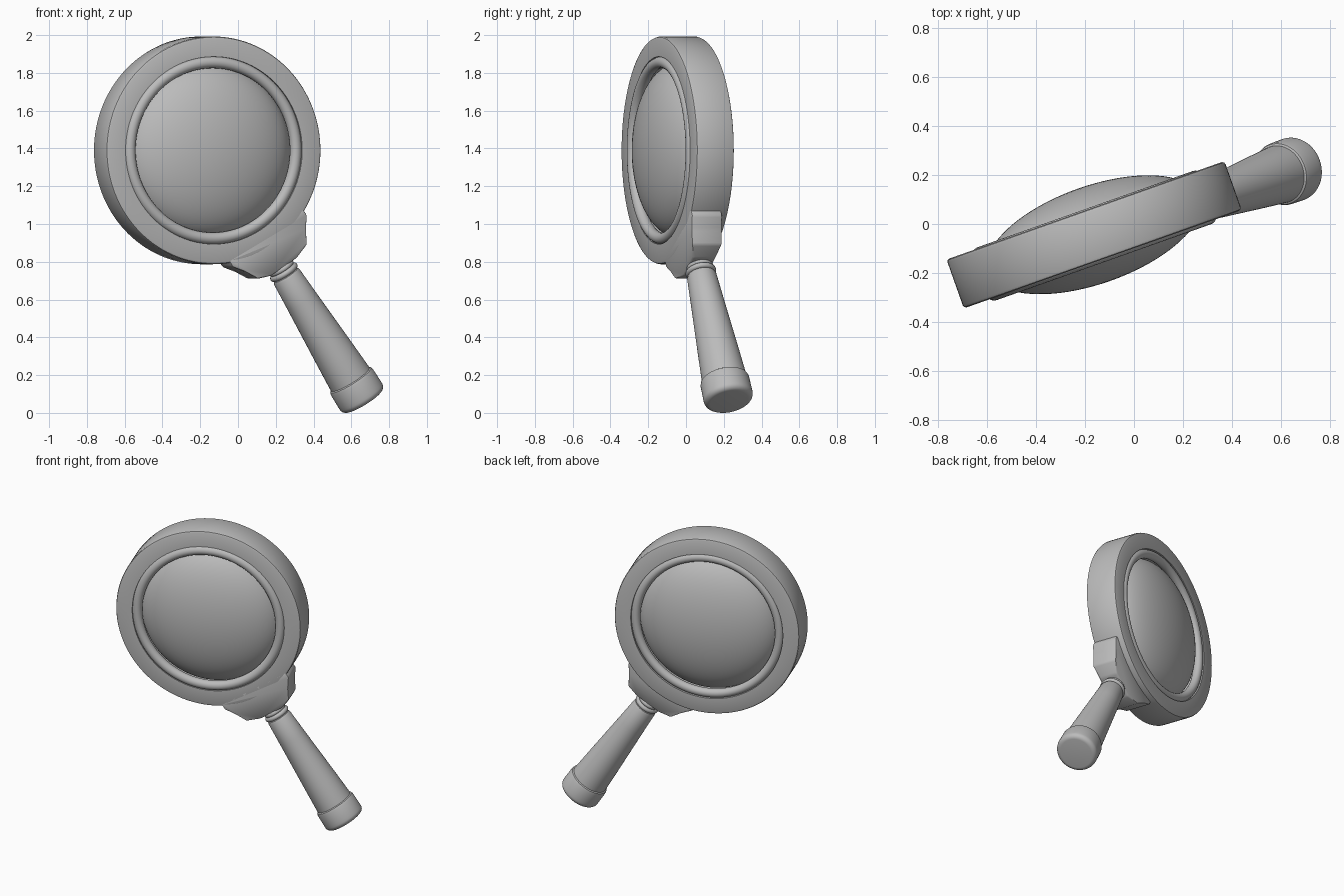
import bpy, bmesh, math
from mathutils import Matrix, Vector

if "Cube" in bpy.data.objects:
    bpy.data.objects.remove(bpy.data.objects["Cube"])

grey = bpy.data.materials.new("plain grey")
grey.diffuse_color = (0.5, 0.5, 0.5, 1)
grey.use_nodes = True
grey.node_tree.nodes["Principled BSDF"].inputs["Base Color"].default_value = grey.diffuse_color

# Local frame: origin at lens centre, front is -y, handle runs along -z
FRAME = (Matrix.Translation((-0.163, -0.044, 1.397))
         @ Matrix.Rotation(math.radians(19.5), 4, 'Z')
         @ Matrix.Rotation(math.radians(-33.3), 4, 'Y'))
HANDLE_Y = -0.02
TO_Y = Matrix.Rotation(math.radians(90), 4, 'X')          # z axis -> -y (front)
TO_HANDLE = Matrix.Translation((0, HANDLE_Y, 0)) @ Matrix.Rotation(math.pi, 4, 'X')


def finish(name, bm, local, angle=35):
    bmesh.ops.remove_doubles(bm, verts=bm.verts, dist=1e-5)
    bmesh.ops.recalc_face_normals(bm, faces=bm.faces)
    me = bpy.data.meshes.new(name)
    bm.to_mesh(me)
    bm.free()
    me.transform(FRAME @ local)
    me.materials.append(grey)
    ob = bpy.data.objects.new(name, me)
    bpy.context.collection.objects.link(ob)
    bpy.ops.object.select_all(action='DESELECT')
    ob.select_set(True)
    bpy.context.view_layer.objects.active = ob
    bpy.ops.object.shade_smooth_by_angle(angle=math.radians(angle))
    return ob


def lathe(name, profile, local, closed=False, steps=96):
    """Revolve (radius, height) points about z."""
    bm = bmesh.new()
    rings = []
    for r, h in profile:
        rings.append([bm.verts.new((r * math.cos(2 * math.pi * i / steps),
                                    r * math.sin(2 * math.pi * i / steps), h))
                      for i in range(steps)])
    pairs = list(zip(rings, rings[1:]))
    if closed:
        pairs.append((rings[-1], rings[0]))
    for a, b in pairs:
        for i in range(steps):
            j = (i + 1) % steps
            bm.faces.new((a[i], a[j], b[j], b[i]))
    return finish(name, bm, local)


def torus(name, major, minor, h, local, steps=96):
    pts = [(major + minor * math.cos(t * math.pi / 8), h + minor * math.sin(t * math.pi / 8))
           for t in range(16)]
    return lathe(name, pts, local, True, steps)


# Outer frame ring with softened rims
R, r, H, b = 0.603, 0.496, 0.106, 0.013
lathe("frame_ring", [(r, -H), (R - b, -H), (R - b * .3, -H + b * .3), (R, -H + b),
                     (R, H - b), (R - b * .3, H - b * .3), (R - b, H), (r, H)],
      TO_Y, True, 128)

# Beads holding the lens, front and back
torus("front_bead", 0.466, 0.031, 0.088, TO_Y, 128)
torus("back_bead", 0.468, 0.029, -0.082, TO_Y, 128)

# Lens: flattened ball
lens = [(0.46 * math.sin(math.pi * k / 40), 0.2 * math.cos(math.pi * k / 40)) for k in range(41)]
lathe("lens", lens, TO_Y)

# Bracket joining ring and handle: mirrored outline extruded front to back
half = [(0.25, 0.53), (0.25, 0.575), (0.205, 0.635), (0.165, 0.705), (0.085, 0.738)]
outline = half + [(-x, s) for x, s in reversed(half)]
bm = bmesh.new()
front, back = [], []
for x, s in outline:
    d = 0.06 if s > 0.72 else 0.086
    front.append(bm.verts.new((x, -d, -s)))
    back.append(bm.verts.new((x, d, -s)))
bm.faces.new(front)
bm.faces.new(back)
n = len(outline)
for i in range(n):
    j = (i + 1) % n
    bm.faces.new((front[i], front[j], back[j], back[i]))
bmesh.ops.recalc_face_normals(bm, faces=bm.faces)
bmesh.ops.bevel(bm, geom=bm.edges[:], offset=0.01, segments=2, affect='EDGES', profile=0.5)
finish("bracket", bm, Matrix.Translation((0, HANDLE_Y, 0)))

# Neck and two collars
lathe("neck", [(0, 0.70), (0.066, 0.70), (0.066, 0.80), (0, 0.80)], TO_HANDLE, steps=48)
torus("upper_collar", 0.058, 0.015, 0.745, TO_HANDLE, 48)
torus("lower_collar", 0.066, 0.016, 0.771, TO_HANDLE, 48)

# Tapered grip
lathe("grip", [(0, 0.785), (0.066, 0.785), (0.074, 0.79), (0.079, 0.802), (0.088, 0.95),
               (0.099, 1.12), (0.11, 1.29), (0.119, 1.44), (0.119, 1.47), (0, 1.47)],
      TO_HANDLE, steps=64)

# End cap with rounded edge
cap = [(0, 1.45), (0.119, 1.45), (0.127, 1.455), (0.131, 1.468), (0.132, 1.545)]
cap += [(0.102 + 0.03 * math.cos(a * math.pi / 12), 1.56 + 0.03 * math.sin(a * math.pi / 12))
        for a in range(7)]
cap += [(0, 1.592)]
lathe("end_cap", cap, TO_HANDLE, steps=64)

# Rest the model exactly on the floor
objs = [o for o in bpy.context.scene.objects if o.type == 'MESH']
low = min(v.co.z for o in objs for v in o.data.vertices)
for o in objs:
    o.data.transform(Matrix.Translation((0, 0, -low)))
